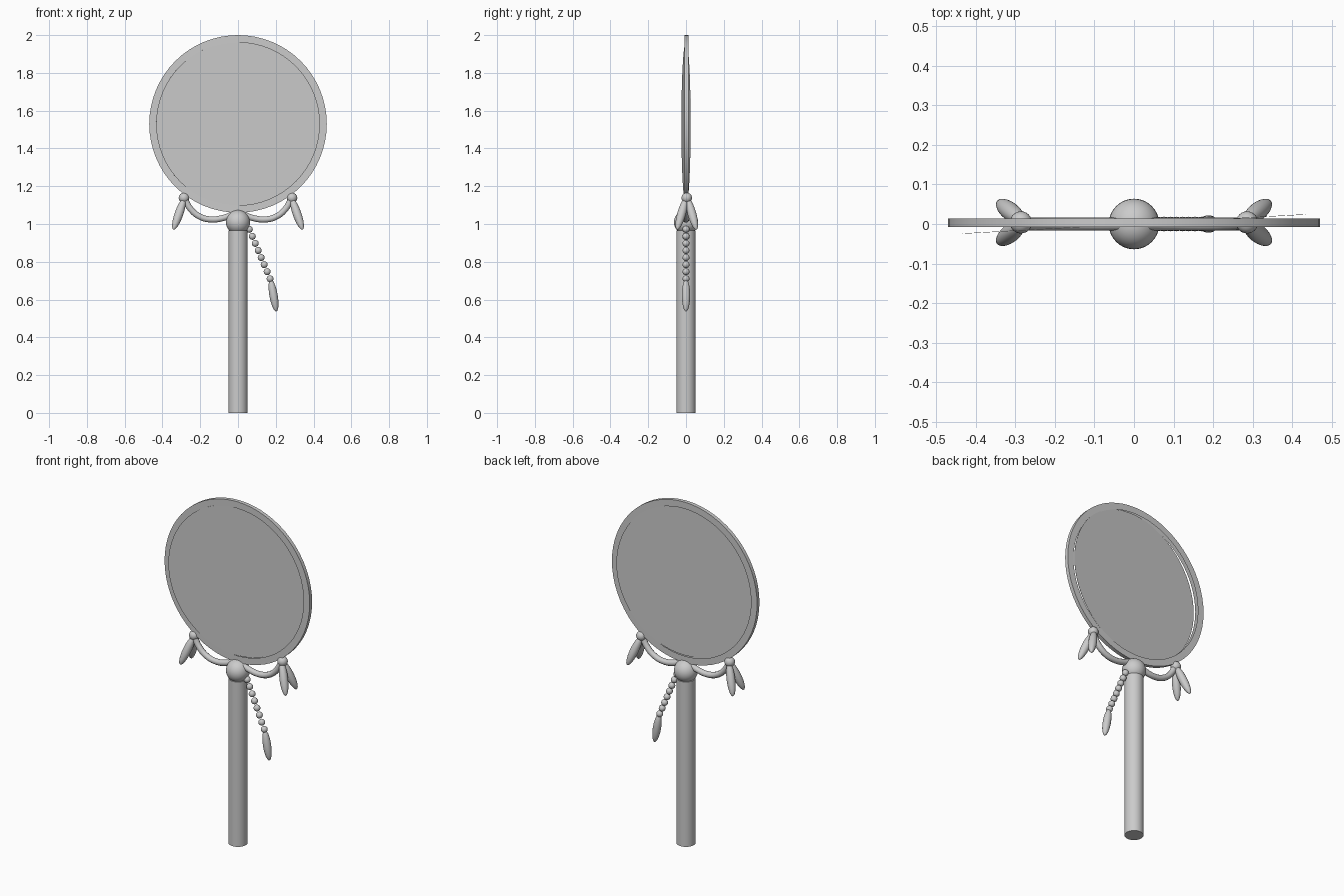
import bpy, bmesh, math
from mathutils import Vector

if "Cube" in bpy.data.objects:
    bpy.data.objects.remove(bpy.data.objects["Cube"])

grey = bpy.data.materials.new("plain grey")
grey.diffuse_color = (0.6, 0.6, 0.6, 1)
grey.use_nodes = True
grey.node_tree.nodes["Principled BSDF"].inputs["Base Color"].default_value = grey.diffuse_color


def finish(name, angle=40):
    ob = bpy.context.object
    ob.name = name
    ob.data.materials.clear()
    ob.data.materials.append(grey)
    bpy.ops.object.shade_smooth_by_angle(angle=math.radians(angle))
    return ob


def ball(name, loc, r, seg=32):
    bpy.ops.mesh.primitive_uv_sphere_add(segments=seg, ring_count=seg // 2, radius=r, location=loc)
    return finish(name)


def drop(name, a, b, r):
    """Slim ellipsoid running from point a to point b."""
    a, b = Vector(a), Vector(b)
    ob = ball(name, (a + b) / 2, 1, 24)
    ob.scale = (r, r, (b - a).length / 2)
    ob.rotation_euler = (b - a).to_track_quat('Z', 'Y').to_euler()
    return ob


# handle and hub
bpy.ops.mesh.primitive_cylinder_add(vertices=32, radius=0.051, depth=0.965, location=(0, 0, 0.4825))
finish("handle")
ball("hub", (0, 0, 1.01), 0.064)

# rim: thin hollow channel, open towards the centre, its faces turned inwards
N, RO, RI, T, ZC, DY = 64, 0.47, 0.431, 0.011, 1.53, 0.003
section = [(RI, -T), (RO, -T), (RO, T), (RI, T)]
bm = bmesh.new()
rings = []
for i in range(N):
    a = 2 * math.pi * i / N
    rings.append([bm.verts.new((r * math.cos(a), y + DY, ZC + r * math.sin(a))) for r, y in section])
for i in range(N):
    p, q = rings[i], rings[(i + 1) % N]
    for k in range(3):
        f = bm.faces.new((p[k], p[k + 1], q[k + 1], q[k]))
        f.normal_update()
        inside = Vector((0.45 * math.cos((i + 0.5) * 2 * math.pi / N), DY,
                         ZC + 0.45 * math.sin((i + 0.5) * 2 * math.pi / N)))
        if f.normal.dot(inside - f.calc_center_median()) < 0:
            f.normal_flip()
me = bpy.data.meshes.new("rim")
bm.to_mesh(me)
bm.free()
rim = bpy.data.objects.new("rim", me)
bpy.context.collection.objects.link(rim)
bpy.ops.object.select_all(action='DESELECT')
rim.select_set(True)
bpy.context.view_layer.objects.active = rim
finish("rim")

# paper-thin round panel, turned slightly about the upright axis
bpy.ops.mesh.primitive_cylinder_add(vertices=64, radius=0.434, depth=0.001, location=(0, DY - 0.003, ZC),
                                    rotation=(math.pi / 2, 0, math.radians(3.2)))
finish("panel")

# garlands, knots and paired leaf drops on both sides
path = [(0.03, 1.05), (0.075, 1.033), (0.14, 1.024), (0.2, 1.038), (0.25, 1.078), (0.285, 1.138)]
for side, s in (("left", -1), ("right", 1)):
    cu = bpy.data.curves.new("garland_" + side, 'CURVE')
    cu.dimensions = '3D'
    cu.bevel_depth = 0.017
    cu.bevel_resolution = 3
    cu.use_fill_caps = True
    sp = cu.splines.new('BEZIER')
    sp.bezier_points.add(len(path) - 1)
    for p, (x, z) in zip(sp.bezier_points, path):
        p.co = (s * x, 0, z)
        p.handle_left_type = p.handle_right_type = 'AUTO'
    cu.materials.append(grey)
    bpy.context.collection.objects.link(bpy.data.objects.new("garland_" + side, cu))
    ball("knot_" + side, (s * 0.286, 0.004, 1.138), 0.028, 24)
    for end, e in (("front", -1), ("back", 1)):
        drop(f"leaf_{side}_{end}", (s * 0.283, 0.004 + e * 0.004, 1.138),
             (s * 0.342, 0.004 + e * 0.051, 0.97), 0.023)

# hanging bead chain with end drop
for i in range(8):
    t = i / 7
    ball(f"bead_{i + 1}", (0.06 + 0.11 * t, 0, 0.972 - 0.262 * t), 0.0185, 16)
drop("chain_drop", (0.173, 0, 0.708), (0.203, 0, 0.537), 0.022)
